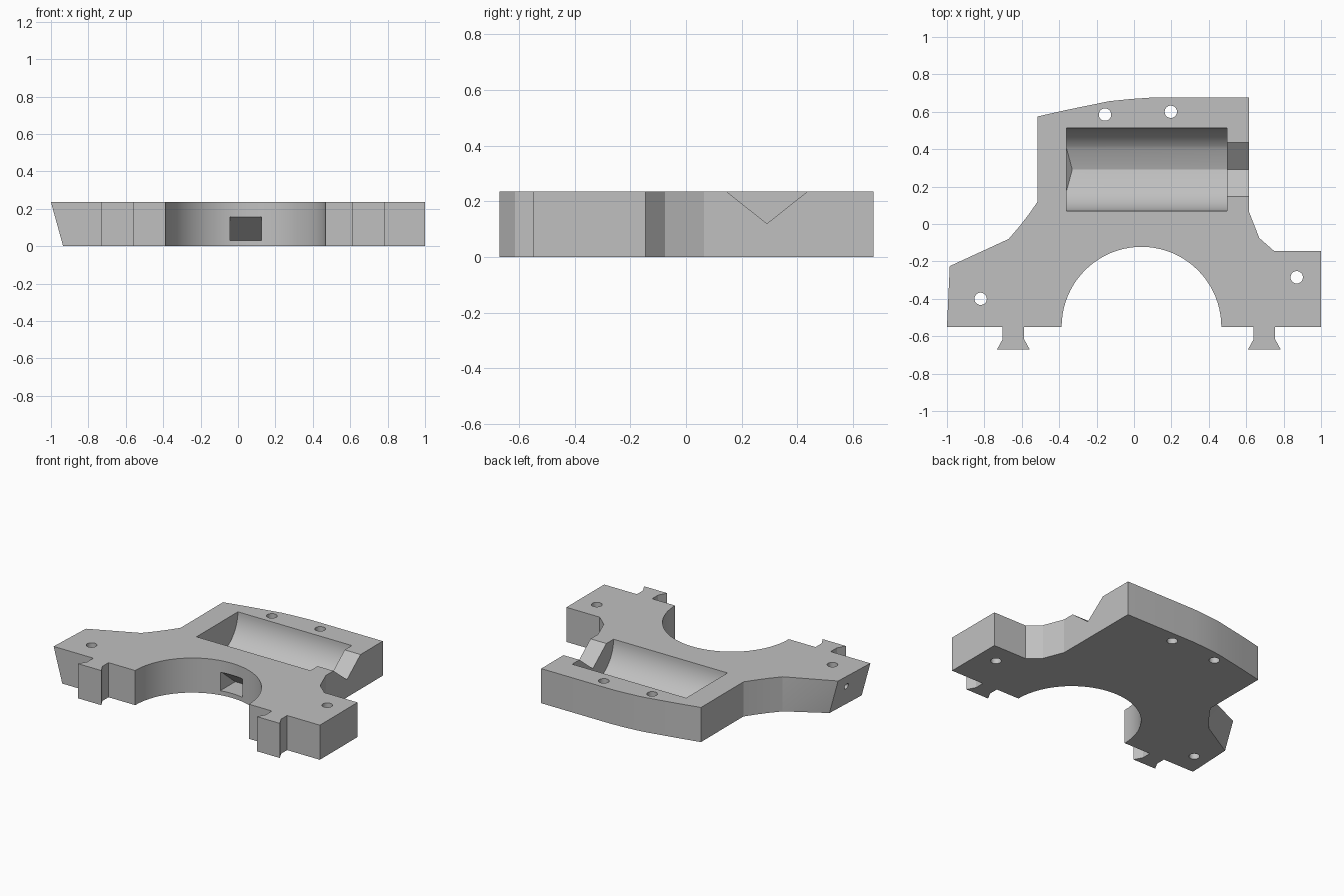
import bpy, bmesh
from math import sin, cos, pi, radians
from mathutils import Vector

cube = bpy.data.objects.get("Cube")
if cube:
    bpy.data.objects.remove(cube, do_unlink=True)

H = 0.235
GREY = (0.53, 0.53, 0.53, 1)
grey = bpy.data.materials.new("light grey")
grey.use_nodes = True
grey.diffuse_color = GREY
grey.node_tree.nodes["Principled BSDF"].inputs["Base Color"].default_value = GREY


def loft(name, ring_a, ring_b, tweak=None):
    """Closed solid between two matching rings of points."""
    bm = bmesh.new()
    a = [bm.verts.new(p) for p in ring_a]
    b = [bm.verts.new(p) for p in ring_b]
    cap = bm.faces.new(a)
    bm.faces.new(b)
    n = len(a)
    for i in range(n):
        j = (i + 1) % n
        bm.faces.new((a[i], a[j], b[j], b[i]))
    if tweak:
        tweak(bm, cap, a)
    bmesh.ops.recalc_face_normals(bm, faces=bm.faces[:])
    mesh = bpy.data.meshes.new(name)
    bm.to_mesh(mesh)
    bm.free()
    mesh.materials.append(grey)
    obj = bpy.data.objects.new(name, mesh)
    bpy.context.collection.objects.link(obj)
    return obj


def circle(r, n=32):
    return [(r * cos(2 * pi * i / n), r * sin(2 * pi * i / n)) for i in range(n)]


def tenon(cx):
    """Dovetail foot hanging from the front edge."""
    return [(cx - 0.057, -0.55), (cx - 0.057, -0.615), (cx - 0.087, -0.67),
            (cx + 0.087, -0.67), (cx + 0.057, -0.615), (cx + 0.057, -0.55)]


# plate outline, counter-clockwise from the front of the -x wing
arch = [(0.04 - 0.427 * cos(pi * i / 40), -0.55 + 0.428 * sin(pi * i / 40)) for i in range(41)]
outline = [(-1, -0.55)] + tenon(-0.645) + arch + tenon(0.697) + [
    (1, -0.55), (1, -0.145), (0.75, -0.145), (0.67, -0.075), (0.615, 0.065),
    (0.615, 0.675), (0.08, 0.675), (-0.02, 0.668), (-0.13, 0.657), (-0.36, 0.61),
    (-0.515, 0.575), (-0.515, 0.12), (-0.56, 0.055), (-0.61, -0.01), (-0.67, -0.08),
    (-0.985, -0.225)]


def split_wing(bm, cap, ring):
    # the wing's back face is twisted, so crease it along its diagonal
    low = ring[-2]
    for f in low.link_faces:
        if f is not cap and ring[-1] in f.verts:
            high = next(v for v in f.verts if v.co.z > 0 and v.co.x < -0.9)
            bmesh.utils.face_split(f, low, high)
            break


# the -x end leans inward towards the bottom
bottom = [(x + (0.065 if x < -0.9 else 0), y, 0) for x, y in outline]
body = loft("bracket_body", bottom, [(x, y, H) for x, y in outline], split_wing)

cutters = []

# screw holes
for x, y in [(-0.155, 0.585), (0.197, 0.6), (-0.82, -0.4), (0.87, -0.285)]:
    cutters.append(loft("screw_hole_cutter",
                        [(x + u, y + v, -0.1) for u, v in circle(0.033)],
                        [(x + u, y + v, H + 0.1) for u, v in circle(0.033)]))

# small side hole in the leaning end
cutters.append(loft("side_hole_cutter",
                    [(-1.1, -0.34 + u, 0.15 + v) for u, v in circle(0.02, 20)],
                    [(-0.87, -0.34 + u, 0.15 + v) for u, v in circle(0.02, 20)]))

# trough: round walls meeting in a shallow crease
R, CY = 0.222, 0.291
angles = [radians(t) for t in list(range(0, 61, 5)) + [90] + list(range(120, 181, 5))]
trough = [(CY + R * cos(t), H - R * sin(t)) for t in angles]
trough += [(CY - R, H + 0.1), (CY + R, H + 0.1)]


def slope_end(bm, cap, ring):
    tip = min(ring, key=lambda v: v.co.z)
    i = ring.index(tip)
    bmesh.utils.face_split(cap, ring[i - 1], ring[i + 1])
    tip.co.x += 0.03


cutters.append(loft("trough_cutter", [(-0.36, y, z) for y, z in trough],
                    [(0.496, y, z) for y, z in trough], slope_end))

# V groove leading out of the trough
slope = 0.145 / 0.115
vee = [(CY, 0.12), (CY + slope * 0.2, 0.32), (CY - slope * 0.2, 0.32)]
cutters.append(loft("groove_cutter", [(0.45, y, z) for y, z in vee],
                    [(0.7, y, z) for y, z in vee]))

# wedge-shaped recess in the arch wall
wedge = [(-0.25, 0.03), (0.03, 0.03), (-0.122, 0.155), (-0.25, 0.155)]
cutters.append(loft("recess_cutter", [(-0.042, y, z) for y, z in wedge],
                    [(0.125, y, z) for y, z in wedge]))

for c in cutters:
    c.hide_render = True
    mod = body.modifiers.new(c.name, "BOOLEAN")
    mod.operation = "DIFFERENCE"
    mod.solver = "EXACT"
    mod.object = c

# bake the cuts, then drop the cutters
depsgraph = bpy.context.evaluated_depsgraph_get()
result = bpy.data.meshes.new_from_object(body.evaluated_get(depsgraph))
body.modifiers.clear()
body.data = result
for c in cutters:
    bpy.data.objects.remove(c, do_unlink=True)
result.materials.clear()
result.materials.append(grey)
for p in result.polygons:
    p.material_index = 0

bpy.ops.object.select_all(action="DESELECT")
body.select_set(True)
bpy.context.view_layer.objects.active = body
bpy.ops.object.shade_smooth_by_angle(angle=radians(20))
